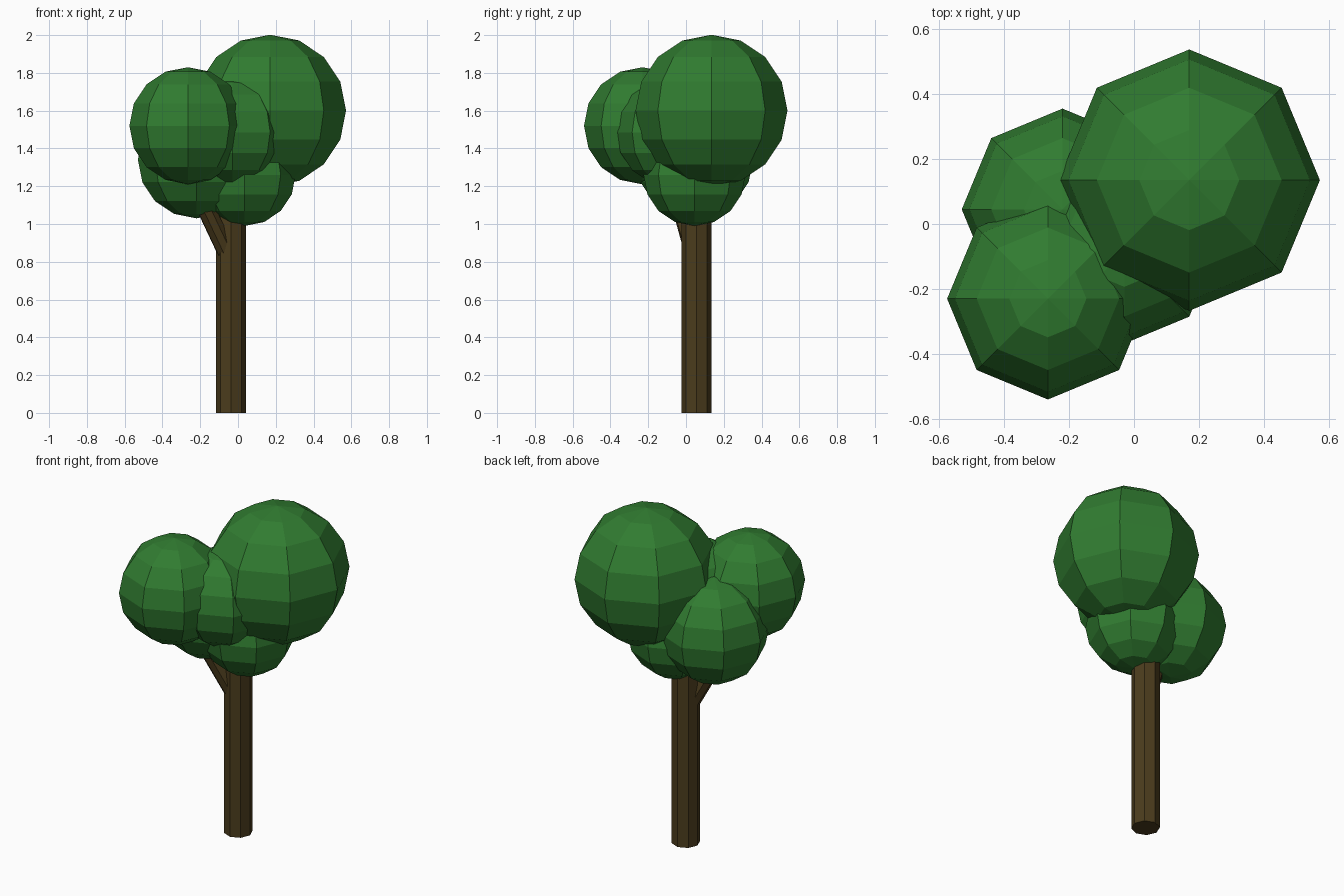
import bpy
from mathutils import Vector

if "Cube" in bpy.data.objects:
    bpy.data.objects.remove(bpy.data.objects["Cube"])


def material(name, color):
    m = bpy.data.materials.new(name)
    m.diffuse_color = color
    m.use_nodes = True
    m.node_tree.nodes["Principled BSDF"].inputs["Base Color"].default_value = m.diffuse_color
    return m


BARK = material("bark", (0.07, 0.045, 0.012, 1))
LEAF = material("leaf", (0.03, 0.2, 0.03, 1))


def finish(name, mat):
    ob = bpy.context.object
    ob.name = name
    ob.data.materials.append(mat)


def limb(name, start, end, radius):
    a, b = Vector(start), Vector(end)
    axis = b - a
    bpy.ops.mesh.primitive_cylinder_add(
        vertices=8, radius=radius, depth=axis.length, location=(a + b) / 2,
        rotation=axis.to_track_quat('Z', 'Y').to_euler() if axis.xy.length > 0 else (0, 0, 0))
    finish(name, BARK)


# Trunk and side branch, both running up into the foliage
limb("trunk", (-0.037, 0.055, 0), (-0.037, 0.055, 1.2), 0.079)
limb("branch", (-0.037, 0.055, 0.8), (-0.31, -0.105, 1.38), 0.05)

# Faceted foliage balls: name, centre, radius
for name, centre, radius in [
    ("foliage_top", (0.17, 0.135, 1.6), 0.402),
    ("foliage_front_left", (-0.265, -0.23, 1.52), 0.31),
    ("foliage_back_left", (-0.22, 0.045, 1.34), 0.31),
    ("foliage_bottom", (0.035, 0.045, 1.26), 0.27),
    ("foliage_front", (-0.03, -0.085, 1.485), 0.283),
]:
    bpy.ops.mesh.primitive_uv_sphere_add(segments=8, ring_count=8, radius=radius, location=centre)
    finish(name, LEAF)
